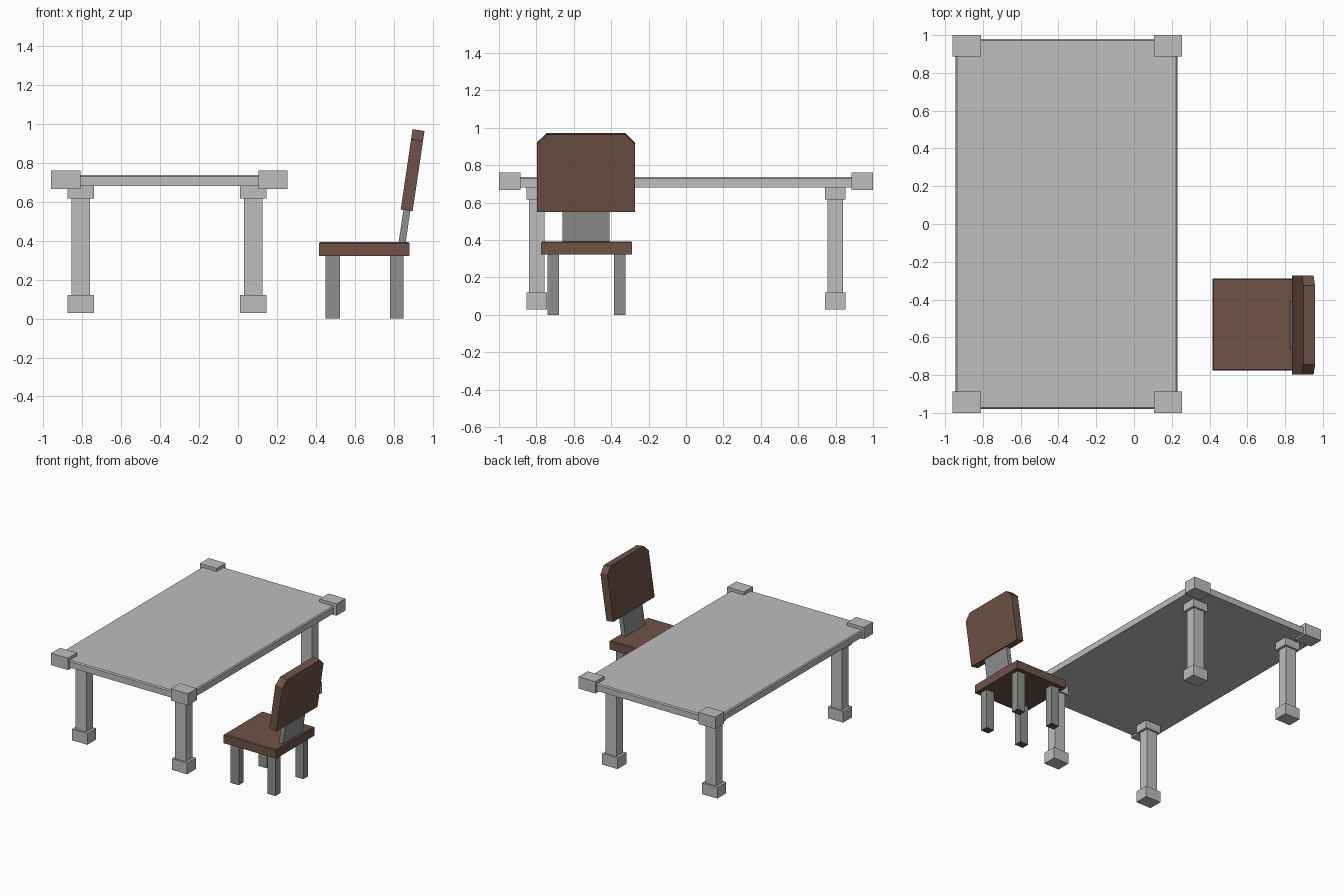
import bpy, bmesh, math
from mathutils import Vector

if "Cube" in bpy.data.objects:
    bpy.data.objects.remove(bpy.data.objects["Cube"])


def material(name, rgb):
    m = bpy.data.materials.new(name)
    m.diffuse_color = (*rgb, 1)
    m.use_nodes = True
    m.node_tree.nodes["Principled BSDF"].inputs["Base Color"].default_value = m.diffuse_color
    return m


TABLE = material("light grey", (0.51, 0.51, 0.51))
METAL = material("mid grey", (0.27, 0.28, 0.27))
BROWN = material("brown", (0.156, 0.085, 0.062))


def finish(name, bm, mats):
    bmesh.ops.recalc_face_normals(bm, faces=bm.faces)
    me = bpy.data.meshes.new(name)
    bm.to_mesh(me)
    bm.free()
    for m in mats:
        me.materials.append(m)
    ob = bpy.data.objects.new(name, me)
    bpy.context.collection.objects.link(ob)
    return ob


def box(name, x, y, z, *mats, top_bevel=0):
    """Box from (min, max) ranges, with an optional chamfer round the top."""
    bm = bmesh.new()
    bmesh.ops.create_cube(bm, size=1)
    for v in bm.verts:
        v.co = Vector([r[0] if c < 0 else r[1] for c, r in zip(v.co, (x, y, z))])
    if top_bevel:
        edges = [e for e in bm.edges if all(v.co.z > z[1] - 1e-4 for v in e.verts)]
        bmesh.ops.bevel(bm, geom=edges, offset=top_bevel, segments=1, affect='EDGES')
    return finish(name, bm, mats)


def slab(name, outline, lo, hi, origin, tilt, mat):
    """Outline in (y, height), thickened from lo to hi in x, leaning back."""
    bm = bmesh.new()
    face = bm.faces.new([bm.verts.new((lo, y, z)) for y, z in outline])
    new = bmesh.ops.extrude_face_region(bm, geom=[face])["geom"]
    bmesh.ops.translate(bm, vec=(hi - lo, 0, 0),
                        verts=[g for g in new if isinstance(g, bmesh.types.BMVert)])
    ob = finish(name, bm, [mat])
    ob.location = origin
    ob.rotation_euler = (0, tilt, 0)
    return ob


# Table top
box("table_top", (-0.945, 0.23), (-0.98, 0.98), (0.68, 0.737), TABLE, top_bevel=0.008)

# Table corner blocks and legs with caps and feet
for side, cx, lx in (("left", -0.885, -0.808), ("right", 0.18, 0.078)):
    for end, s in (("front", -1), ("back", 1)):
        tag = f"{end}_{side}"
        cy, ly = s * 0.943, s * 0.798
        box(f"corner_block_{tag}", (cx - 0.075, cx + 0.075),
            (cy - 0.057, cy + 0.057), (0.667, 0.762), TABLE)
        for part, wx, wy, z in (("foot", 0.068, 0.056, (0.03, 0.12)),
                                ("leg", 0.048, 0.041, (0.12, 0.617)),
                                ("cap", 0.068, 0.056, (0.617, 0.68))):
            box(f"table_{part}_{tag}", (lx - wx, lx + wx), (ly - wy, ly + wy), z, TABLE)

# Chair seat
box("seat", (0.415, 0.882), (-0.775, -0.288), (0.322, 0.393), BROWN, top_bevel=0.006)

# Chair legs, with brown undersides
for i, x in enumerate(((0.45, 0.525), (0.78, 0.85))):
    for j, y in enumerate(((-0.74, -0.678), (-0.385, -0.323))):
        leg = box(f"chair_leg_{i}{j}", x, y, (0, 0.322), METAL, BROWN)
        for p in leg.data.polygons:
            p.material_index = 1 if p.normal.z < -0.5 else 0

# Backrest with clipped upper corners, and the plate that carries it
TILT = math.radians(8.4)
ORIGIN = (0.836, -0.535, 0.5605)
slab("backrest", [(-0.262, 0), (0.262, 0), (0.262, 0.365), (0.21, 0.417),
                  (-0.21, 0.417), (-0.262, 0.365)], 0, 0.062, ORIGIN, TILT, BROWN)
slab("back_support", [(-0.125, -0.172), (0.125, -0.172), (0.125, 0.01), (-0.125, 0.01)],
     0.014, 0.05, ORIGIN, TILT, METAL)
